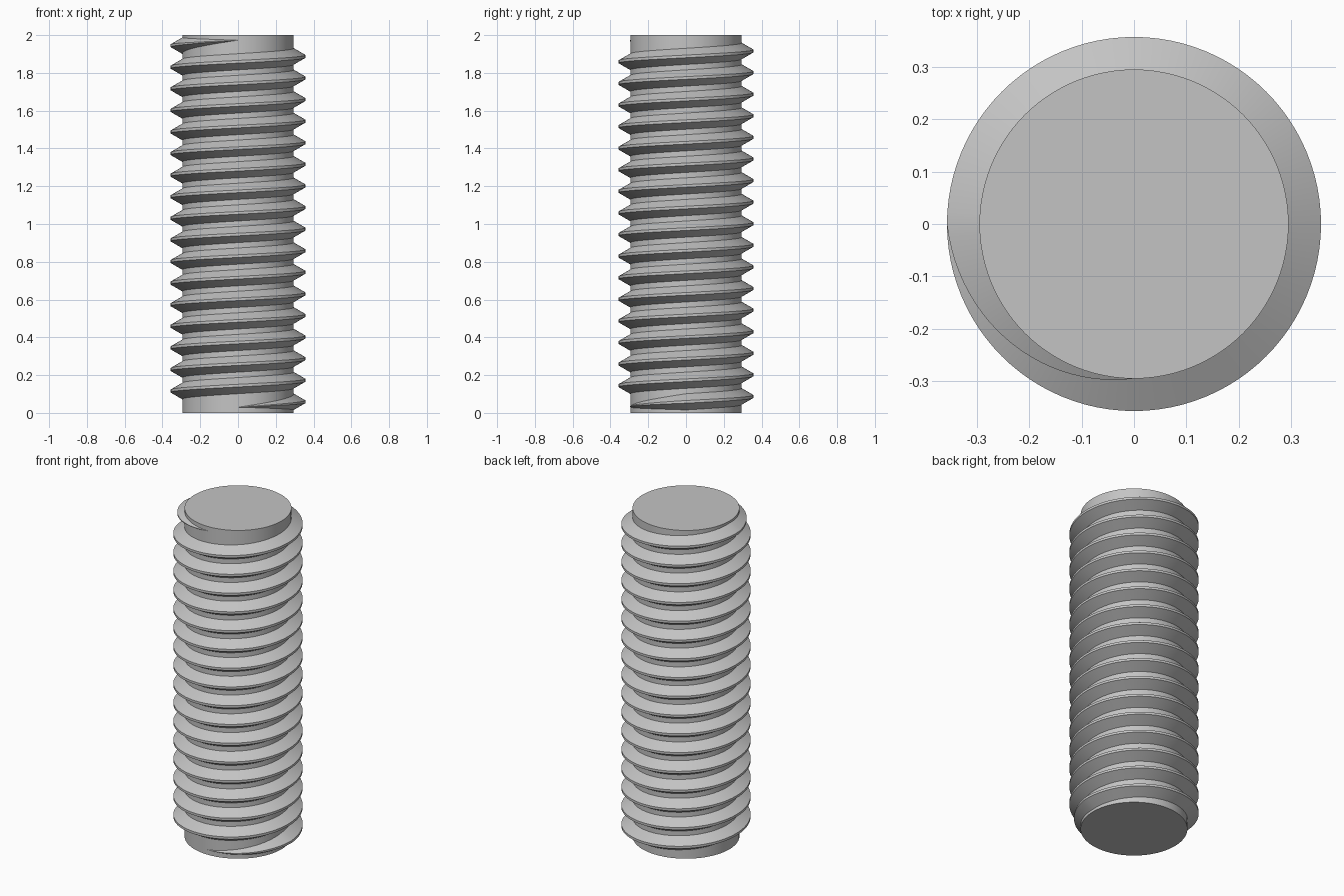
import bpy, bmesh
from math import cos, sin, pi, radians

cube = bpy.data.objects.get("Cube")
if cube:
    bpy.data.objects.remove(cube, do_unlink=True)

# Rod and thread dimensions
SEGS, TURNS = 96, 17
HEIGHT, CORE_R, CREST_R = 2.0, 0.295, 0.357
PITCH, START_Z = 0.1143, 0.03
ROOT_HALF, CREST_HALF = PITCH * 3 / 8, PITCH / 16
FADE = 0.25  # turns over which the thread runs out at each end
LAST = SEGS * TURNS

bm = bmesh.new()


def vert(step, radius, z):
    a = 2 * pi * (step % SEGS) / SEGS - pi / 2
    return bm.verts.new((radius * cos(a), radius * sin(a), z))


def face(*verts):
    unique = list(dict.fromkeys(verts))
    if len(unique) > 2:
        bm.faces.new(unique)


def thread_section(n):
    """Lower root, lower crest, upper crest, upper root at one helix step."""
    z = START_Z + PITCH * n / SEGS
    size = min(1, min(n, LAST - n) / SEGS / FADE)
    if size == 0:
        return [vert(n, CORE_R, z)] * 4
    crest = CORE_R + (CREST_R - CORE_R) * size
    return [vert(n, r, z + h * size) for r, h in (
        (CORE_R, -ROOT_HALF), (crest, -CREST_HALF),
        (crest, CREST_HALF), (CORE_R, ROOT_HALF))]


ring = [thread_section(n) for n in range(LAST + 1)]
bottom = [vert(j, CORE_R, 0) for j in range(SEGS)]
top = [vert(j, CORE_R, HEIGHT) for j in range(SEGS)]

# Helical ridge
for n in range(LAST):
    for s in range(3):
        face(ring[n][s], ring[n + 1][s], ring[n + 1][s + 1], ring[n][s + 1])

# Core surface between neighbouring turns
for n in range(LAST - SEGS):
    face(ring[n][3], ring[n + 1][3], ring[n + 1 + SEGS][0], ring[n + SEGS][0])

# Plain collars joining the thread to both ends
first = LAST - SEGS
for j in range(SEGS):
    k = (j + 1) % SEGS
    start_tip = [ring[0][0]] if k == 0 else []
    end_tip = [ring[LAST][0]] if j == 0 else []
    face(bottom[j], bottom[k], *start_tip, ring[j + 1][0], ring[j][0])
    face(ring[first + j][3], ring[first + j + 1][3], top[k], top[j], *end_tip)

# Flat end caps
face(*reversed(bottom))
face(*top)
bmesh.ops.recalc_face_normals(bm, faces=bm.faces[:])

mesh = bpy.data.meshes.new("threaded_rod")
bm.to_mesh(mesh)
bm.free()
rod = bpy.data.objects.new("threaded_rod", mesh)
bpy.context.collection.objects.link(rod)

# Plain grey metal
steel = bpy.data.materials.new("steel_grey")
steel.use_nodes = True
colour = (0.55, 0.55, 0.55, 1)
steel.diffuse_color = colour
steel.node_tree.nodes["Principled BSDF"].inputs["Base Color"].default_value = colour
mesh.materials.append(steel)

# Smooth round surfaces with crisp thread edges
bpy.ops.object.select_all(action="DESELECT")
rod.select_set(True)
bpy.context.view_layer.objects.active = rod
bpy.ops.object.shade_smooth_by_angle(angle=radians(20))
